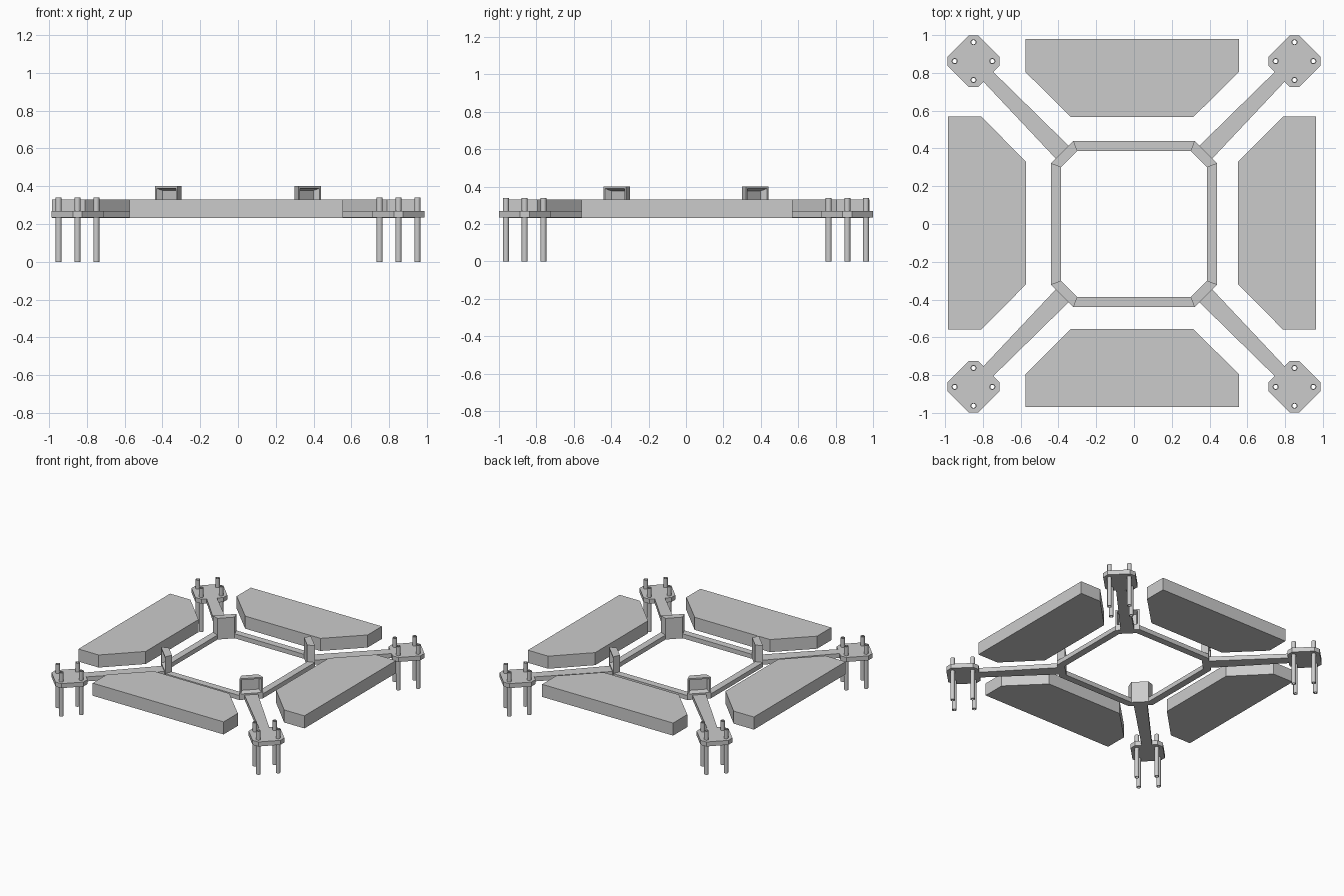
import bpy, bmesh, math
from mathutils import Vector

cube = bpy.data.objects.get("Cube")
if cube:
    bpy.data.objects.remove(cube)

grey = bpy.data.materials.new("light_grey")
grey.use_nodes = True
grey.diffuse_color = (0.6, 0.6, 0.6, 1)
grey.node_tree.nodes["Principled BSDF"].inputs["Base Color"].default_value = (0.6, 0.6, 0.6, 1)

BASE, DECK, PAD_TOP, PIN_TOP, CUP_TOP = 0.235, 0.27, 0.33, 0.34, 0.40


def add_object(name, mesh):
    obj = bpy.data.objects.new(name, mesh)
    bpy.context.collection.objects.link(obj)
    mesh.materials.clear()
    mesh.materials.append(grey)
    return obj


def extrude(name, loops, z0, z1):
    """Solid from a flat outline, with any further loops cut as holes."""
    curve = bpy.data.curves.new(name, 'CURVE')
    curve.dimensions, curve.fill_mode = '2D', 'BOTH'
    curve.extrude = (z1 - z0) / 2
    for loop in loops:
        spline = curve.splines.new('POLY')
        spline.points.add(len(loop) - 1)
        for point, (x, y) in zip(spline.points, loop):
            point.co = (x, y, 0, 1)
        spline.use_cyclic_u = True
    temp = bpy.data.objects.new(name, curve)
    bpy.context.collection.objects.link(temp)
    deps = bpy.context.evaluated_depsgraph_get()
    mesh = bpy.data.meshes.new_from_object(temp.evaluated_get(deps))
    bpy.data.objects.remove(temp)
    bpy.data.curves.remove(curve)
    bm = bmesh.new()
    bm.from_mesh(mesh)
    bmesh.ops.remove_doubles(bm, verts=bm.verts, dist=1e-5)
    bmesh.ops.translate(bm, verts=bm.verts, vec=(0, 0, (z0 + z1) / 2))
    bmesh.ops.recalc_face_normals(bm, faces=bm.faces)
    for face in bm.faces:
        face.smooth = False
    bm.to_mesh(mesh)
    bm.free()
    return add_object(name, mesh)


def circle(cx, cy, r, n=16):
    return [(cx + r * math.cos(2 * math.pi * i / n), cy + r * math.sin(2 * math.pi * i / n))
            for i in range(n)]


def octagon(long, short, cx=0, cy=0):
    quarter = [(long, -short), (long, short), (short, long), (-short, long)]
    return [(cx + sx * x, cy + sx * y) for sx in (1, -1) for x, y in quarter]


def corner_cup(name, sx, sy):
    """Upright block on a ring corner with a tapered recess facing outward."""
    outline = [(0.44, 0.32), (0.32, 0.44), (0.30, 0.387), (0.387, 0.30)]
    bm = bmesh.new()
    low, high = [[bm.verts.new((sx * x, sy * y, z)) for x, y in outline]
                 for z in (DECK, CUP_TOP)]
    bm.faces.new(low)
    bm.faces.new(high)
    for i in range(4):
        j = (i + 1) % 4
        bm.faces.new((low[i], low[j], high[j], high[i]))
    bmesh.ops.recalc_face_normals(bm, faces=bm.faces)
    outward = Vector((sx, sy, 0)).normalized()
    front = max(bm.faces, key=lambda f: f.normal.dot(outward))
    bmesh.ops.inset_region(bm, faces=[front], thickness=0.016)
    bmesh.ops.inset_region(bm, faces=[front], thickness=0.016, depth=-0.035)
    mesh = bpy.data.meshes.new(name)
    bm.to_mesh(mesh)
    bm.free()
    add_object(name, mesh)


# Central ring
extrude("centre_ring", [octagon(0.44, 0.32), octagon(0.387, 0.30)], BASE, DECK)

# Four chamfered pads around the ring
pad = [(-0.565, -0.975), (0.565, -0.975), (0.565, -0.80),
       (0.325, -0.562), (-0.325, -0.562), (-0.565, -0.80)]
for i, side in enumerate(("front", "left", "back", "right")):
    c, s = round(math.cos(i * math.pi / 2)), round(math.sin(i * math.pi / 2))
    outline = [(c * x - s * y - 0.01, s * x + c * y + 0.005) for x, y in pad]
    extrude(side + "_pad", [outline], 0.232, PAD_TOP)

# Corners: cup, arm, foot plate and four hollow pins each
for sy, depth in ((-1, "front"), (1, "back")):
    for sx, side in ((-1, "right"), (1, "left")):
        name = depth + "_" + side
        corner_cup(name + "_cup", sx, sy)

        w0, w1 = 0.034, 0.026
        arm = [(0.38 + w0, 0.38 - w0), (0.771 + w1, 0.779 - w1),
               (0.771 - w1, 0.779 + w1), (0.38 - w0, 0.38 + w0)]
        extrude(name + "_arm", [[(sx * x, sy * y) for x, y in arm]], BASE, DECK)

        cx, cy = sx * 0.85, sy * 0.8625
        spots = [(cx + 0.1, cy), (cx - 0.1, cy), (cx, cy + 0.1), (cx, cy - 0.1)]
        holes = [circle(x, y, 0.016) for x, y in spots]
        extrude(name + "_plate", [octagon(0.137, 0.025, cx, cy)] + holes, BASE, DECK)
        for k, (x, y) in enumerate(spots):
            pin = extrude(f"{name}_pin_{k + 1}",
                          [circle(x, y, 0.016), circle(x, y, 0.011)], 0, PIN_TOP)
            bpy.ops.object.select_all(action='DESELECT')
            pin.select_set(True)
            bpy.context.view_layer.objects.active = pin
            bpy.ops.object.shade_smooth_by_angle(angle=math.radians(30))
